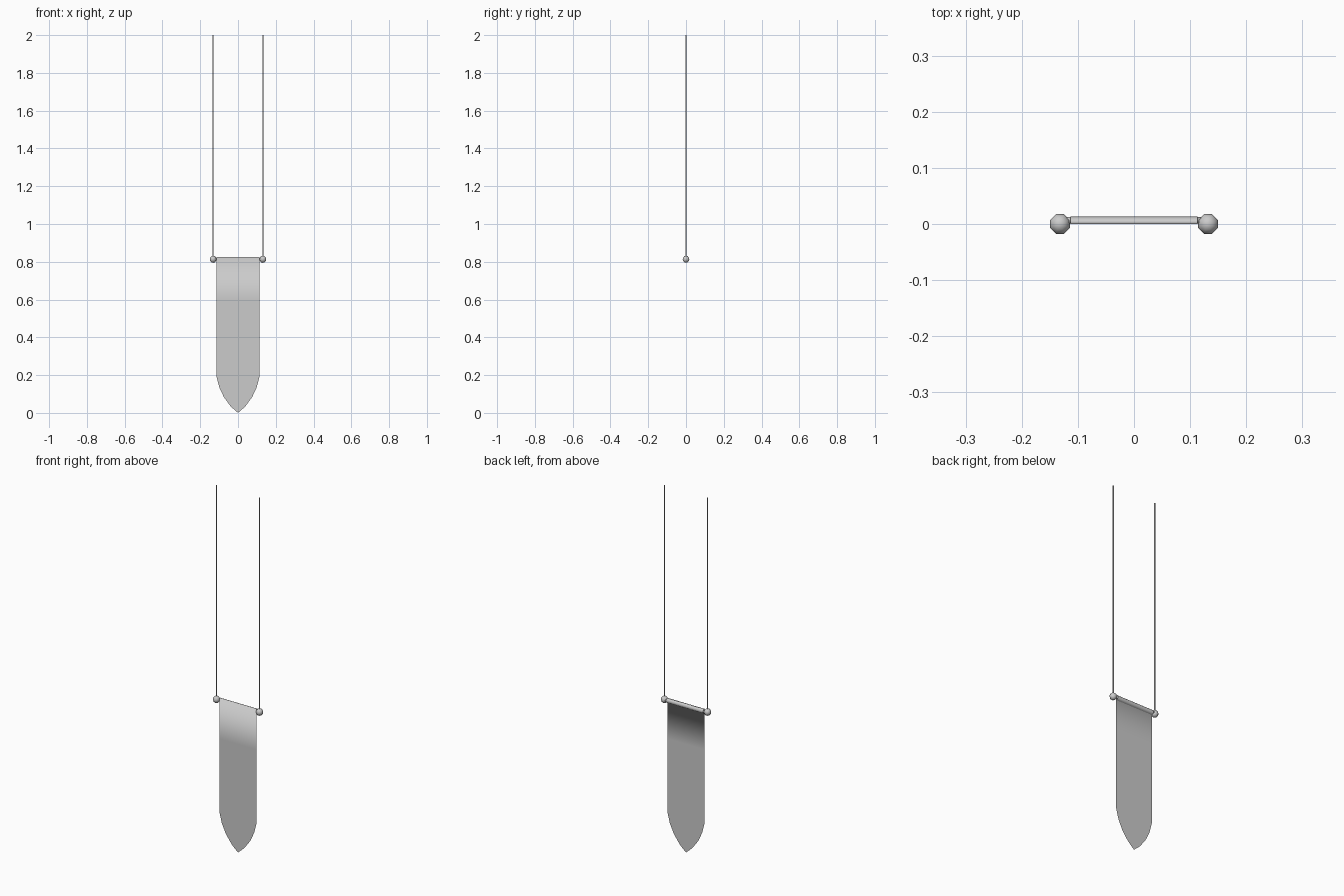
import bpy, bmesh, math

if "Cube" in bpy.data.objects:
    bpy.data.objects.remove(bpy.data.objects["Cube"])

ROD_Z, ROD_R, HALF_W = 0.8135, 0.013, 0.113
END_X = 0.132


def make_object(name, bm):
    mesh = bpy.data.meshes.new(name)
    bm.to_mesh(mesh)
    bm.free()
    obj = bpy.data.objects.new(name, mesh)
    bpy.context.collection.objects.link(obj)
    for p in mesh.polygons:
        p.use_smooth = True
    return obj


# Banner cloth: (half width, y, z) rows from the tip up, then over the back as a sleeve
rows = [(0.021, 0, 0.018), (0.04, 0, 0.036), (0.075, 0, 0.084),
        (0.099, 0, 0.135), (HALF_W, 0, 0.19), (HALF_W, 0, 0.6)]
for i in range(7):
    a = math.pi * i / 6
    rows.append((HALF_W, ROD_R * math.sin(a), ROD_Z + ROD_R * math.cos(a)))

bm = bmesh.new()
tip = bm.verts.new((0, 0, 0))
prev = None
for w, y, z in rows:
    row = [bm.verts.new((x, y, z)) for x in (-w, 0, w)]
    for k in range(2):
        if prev:
            bm.faces.new((prev[k], prev[k + 1], row[k + 1], row[k]))
        else:
            bm.faces.new((tip, row[k + 1], row[k]))
    prev = row
make_object("banner_cloth", bm)

for side, s in (("left", -1), ("right", 1)):
    # Low-poly ball at each end of the rod
    bm = bmesh.new()
    bmesh.ops.create_uvsphere(bm, u_segments=8, v_segments=6, radius=0.019)
    ball = make_object("rod_ball_" + side, bm)
    ball.location = (s * END_X, 0, ROD_Z)
    ball.rotation_euler.z = math.radians(22.5)

    # Thin hanging cord
    bm = bmesh.new()
    bmesh.ops.create_cone(bm, cap_ends=False, segments=4, radius1=0.0035,
                          radius2=0.0035, depth=2 - ROD_Z)
    cord = make_object("cord_" + side, bm)
    cord.location = (s * END_X, 0, (2 + ROD_Z) / 2)

# Short rod stubs joining the sleeve to the balls
bm = bmesh.new()
bmesh.ops.create_cone(bm, cap_ends=True, segments=8, radius1=0.006,
                      radius2=0.006, depth=2 * END_X)
rod = make_object("rod", bm)
rod.rotation_euler.y = math.pi / 2
rod.location = (0, 0.0065, ROD_Z)
